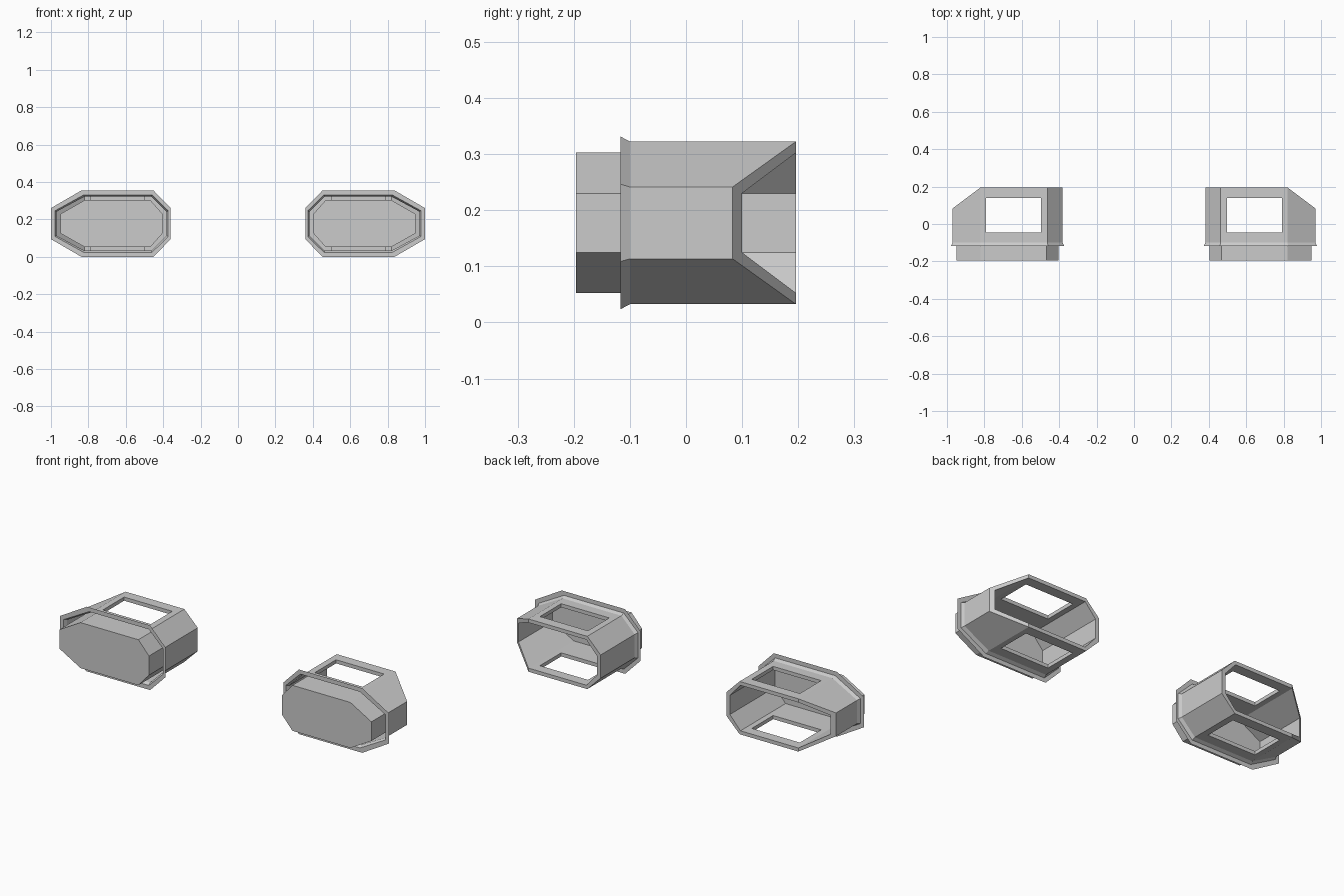
import bpy, bmesh

if "Cube" in bpy.data.objects:
    bpy.data.objects.remove(bpy.data.objects["Cube"])

ZC = 0.1775                      # middle height of every section
FRONT, BACK = -0.196, 0.196


def section(x0, x1, tx0, tx1, h, s):
    """Octagon in x/z: side limits, flat top limits, half height, half side height."""
    return [(tx0, ZC - h), (tx1, ZC - h), (x1, ZC - s), (x1, ZC + s),
            (tx1, ZC + h), (tx0, ZC + h), (x0, ZC + s), (x0, ZC - s)]


OUTER = section(0.382, 0.970, 0.463, 0.820, 0.145, 0.064)
INNER = section(0.404, 0.948, 0.468, 0.820, 0.125, 0.0525)
FLARE = section(0.373, 0.978, 0.460, 0.824, 0.154, 0.069)
LIP = section(0.360, 1.000, 0.452, 0.837, 0.1775, 0.083)
WINDOW = [(0.498, -0.045), (0.790, -0.045), (0.790, 0.140), (0.498, 0.140)]


def back_y(x):
    """Rear edge in plan: straight, with the outboard corner cut off."""
    return BACK - max(0, x - 0.820) * 0.113 / 0.150


def ring(bm, sec, y=None):
    return [bm.verts.new((x, back_y(x) if y is None else y, z)) for x, z in sec]


def loft(bm, a, b, skip=()):
    n = len(a)
    for i in range(n):
        if i not in skip:
            bm.faces.new((a[i], a[(i + 1) % n], b[(i + 1) % n], b[i]))


def finish(bm, name):
    bmesh.ops.recalc_face_normals(bm, faces=bm.faces)
    me = bpy.data.meshes.new(name)
    bm.to_mesh(me)
    bm.free()
    ob = bpy.data.objects.new(name, me)
    bpy.context.collection.objects.link(ob)
    mod = ob.modifiers.new("mirror", 'MIRROR')
    mod.use_axis[0] = True
    mod.use_mirror_merge = False


# Double-walled housing: outer sleeve, rear rim, inner cup with closed front
bm = bmesh.new()
outer_front, outer_back = ring(bm, OUTER, -0.10), ring(bm, OUTER)
inner_front, inner_back = ring(bm, INNER, FRONT), ring(bm, INNER)
loft(bm, outer_front, outer_back, skip=(0, 4))
loft(bm, outer_back, inner_back)
loft(bm, inner_back, inner_front, skip=(0, 4))
bm.faces.new(inner_front)

# Top and bottom windows: a frame in each wall, joined by jambs
for a, b in ((0, 1), (5, 4)):
    holes = []
    for f, r in ((outer_front, outer_back), (inner_front, inner_back)):
        hole = [bm.verts.new((x, y, f[a].co.z)) for x, y in WINDOW]
        loft(bm, [f[a], f[b], r[b], r[a]], hole)
        holes.append(hole)
    loft(bm, *holes)
finish(bm, "housing")

# Flared collar with a thin flat lip around the front of the sleeve
bm = bmesh.new()
base, flare, lip = ring(bm, OUTER, -0.10), ring(bm, FLARE, -0.117), ring(bm, LIP, -0.117)
loft(bm, base, flare)
loft(bm, flare, lip)
finish(bm, "collar")
